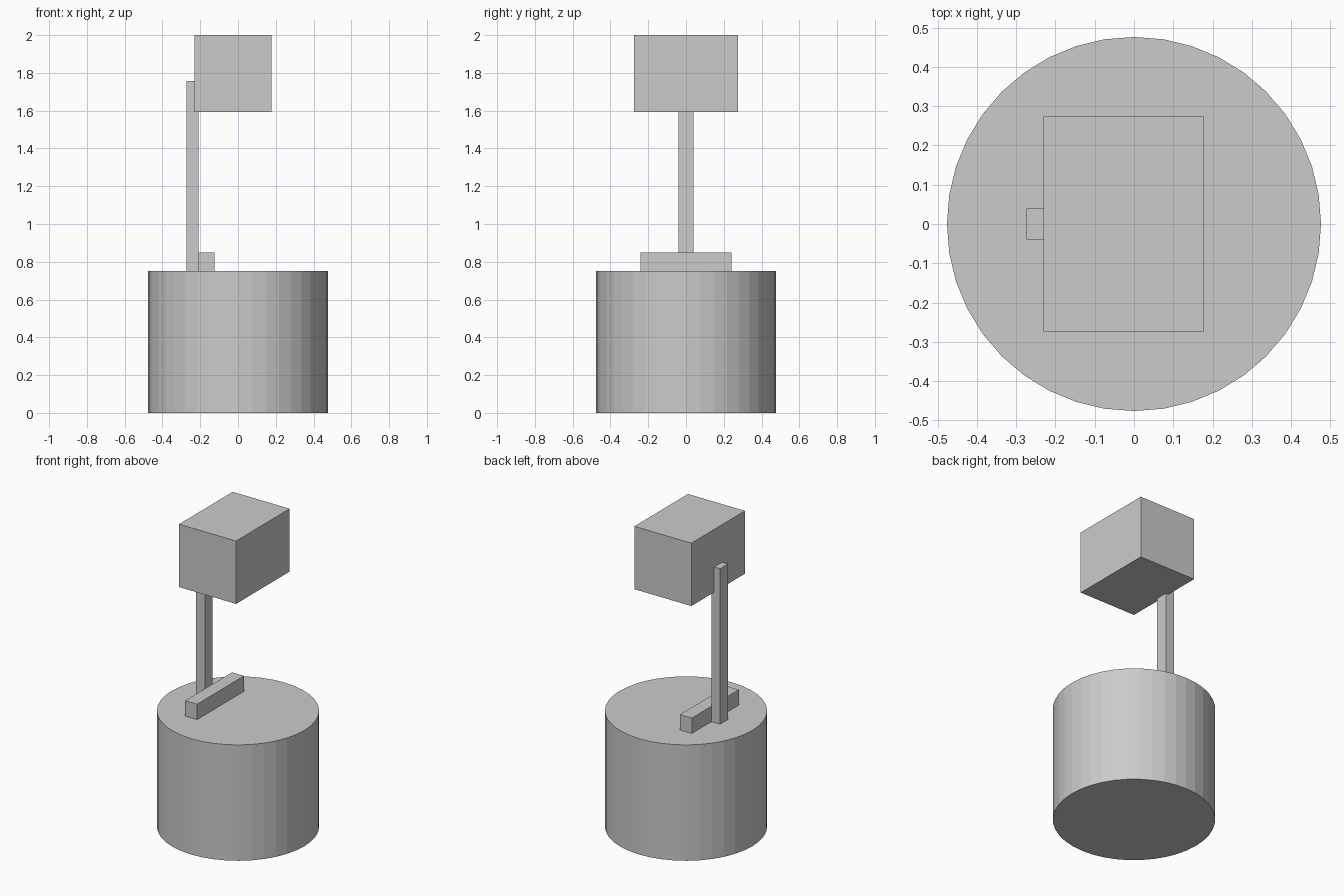
import bpy
import math

if "Cube" in bpy.data.objects:
    bpy.data.objects.remove(bpy.data.objects["Cube"])


def box(name, x, y, z):
    """Axis-aligned box from (min, max) ranges."""
    bpy.ops.mesh.primitive_cube_add(
        size=1, location=[(a + b) / 2 for a, b in (x, y, z)])
    ob = bpy.context.object
    ob.name = name
    ob.scale = [b - a for a, b in (x, y, z)]
    bpy.ops.object.transform_apply(location=False, rotation=False, scale=True)
    return ob


# Round pedestal with flat facets
bpy.ops.mesh.primitive_cylinder_add(
    vertices=40, radius=0.476, depth=0.75, location=(0, 0, 0.375))
bpy.context.object.name = "pedestal"

# Low bar lying across the pedestal, against the post
box("cross_bar", (-0.21, -0.125), (-0.24, 0.24), (0.75, 0.85))

# Upright post, its top end let into the head block
box("post", (-0.273, -0.21), (-0.04, 0.04), (0.75, 1.757))

# Head block carried by the post
box("head_block", (-0.23, 0.178), (-0.274, 0.274), (1.593, 2.0))
